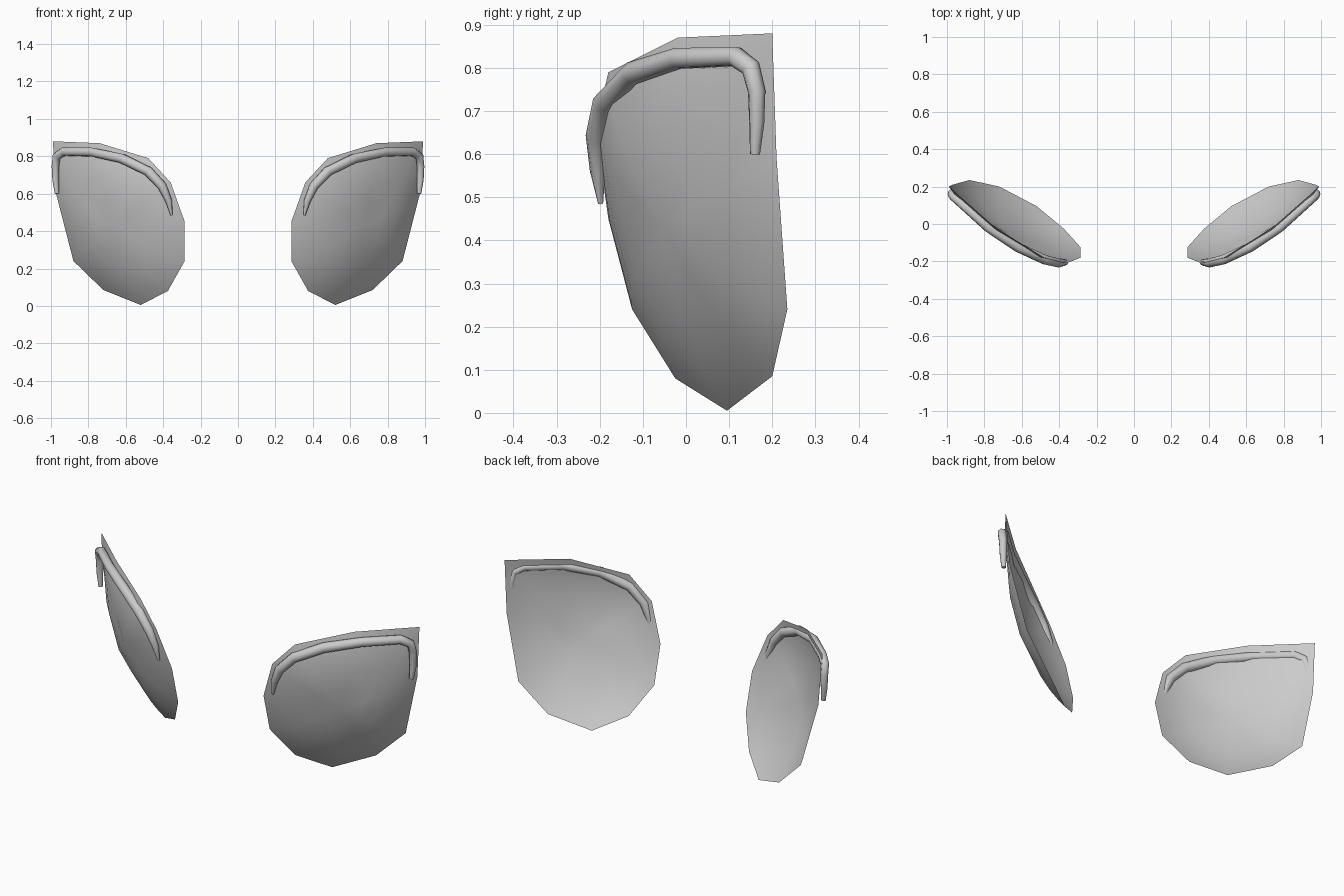
import bpy, bmesh
from mathutils import Vector

if "Cube" in bpy.data.objects:
    bpy.data.objects.remove(bpy.data.objects["Cube"])

grey = bpy.data.materials.new("plain grey")
grey.diffuse_color = (0.6, 0.6, 0.6, 1)
grey.use_nodes = True
grey.node_tree.nodes["Principled BSDF"].inputs["Base Color"].default_value = grey.diffuse_color

# Rim of one lens, from the outer top corner inwards and round the bottom
RIM = [(0.99, 0.2, 0.88), (0.74, -0.02, 0.87), (0.48, -0.18, 0.79),
       (0.36, -0.21, 0.66), (0.285, -0.18, 0.45), (0.285, -0.125, 0.24),
       (0.375, -0.025, 0.08), (0.52, 0.095, 0.005), (0.72, 0.2, 0.085),
       (0.88, 0.235, 0.24), (0.97, 0.21, 0.59)]
# Centre line of the brow bar: x, y, z, radius
BROW = [(0.968, 0.16, 0.6, 0.012), (0.975, 0.164, 0.67, 0.018),
        (0.976, 0.164, 0.745, 0.021), (0.97, 0.15, 0.8, 0.023),
        (0.93, 0.115, 0.826, 0.024), (0.78, -0.02, 0.822, 0.025),
        (0.62, -0.125, 0.788, 0.027), (0.48, -0.19, 0.72, 0.027),
        (0.405, -0.208, 0.64, 0.025), (0.37, -0.205, 0.56, 0.018),
        (0.355, -0.198, 0.485, 0.006)]
CENTRE = Vector((0.63, 0.02, 0.45))
OUT = Vector((0.6, -1, -0.3)).normalized()
BULGE = 0.085
RINGS = (0.3, 0.55, 0.75, 0.9, 1.0)


def side_point(p, side):
    return Vector((p[0] * side, p[1], p[2]))


def finish(ob):
    ob.data.materials.clear()
    ob.data.materials.append(grey)
    bpy.ops.object.select_all(action='DESELECT')
    ob.select_set(True)
    bpy.context.view_layer.objects.active = ob
    bpy.ops.object.shade_smooth()


def make_lens(side, name):
    # Bulged sheet made of rings between the centre and the rim
    bm = bmesh.new()
    tip = bm.verts.new(side_point(CENTRE + OUT * BULGE, side))
    rings = []
    for t in RINGS:
        lift = OUT * BULGE * (1 - t ** 2.6)
        rings.append([bm.verts.new(side_point(CENTRE.lerp(Vector(p), t) + lift, side))
                      for p in RIM])
    n = len(RIM)
    for i in range(n):
        j = (i + 1) % n
        bm.faces.new((tip, rings[0][i], rings[0][j]))
        for a, b in zip(rings, rings[1:]):
            bm.faces.new((a[i], b[i], b[j], a[j]))
    bm.normal_update()
    if sum(f.normal.y for f in bm.faces) > 0:
        bmesh.ops.reverse_faces(bm, faces=bm.faces[:])
    me = bpy.data.meshes.new(name)
    bm.to_mesh(me)
    bm.free()
    ob = bpy.data.objects.new(name, me)
    bpy.context.collection.objects.link(ob)
    finish(ob)


def make_brow(side, name):
    # Tapered round bar following the top of the lens
    cu = bpy.data.curves.new(name, 'CURVE')
    cu.dimensions = '3D'
    cu.bevel_depth = 1.0
    cu.bevel_resolution = 2
    cu.use_fill_caps = True
    sp = cu.splines.new('POLY')
    sp.points.add(len(BROW) - 1)
    for pt, p in zip(sp.points, BROW):
        pt.co = (*side_point(p, side), 1)
        pt.radius = p[3]
    ob = bpy.data.objects.new(name, cu)
    bpy.context.collection.objects.link(ob)
    bpy.ops.object.select_all(action='DESELECT')
    ob.select_set(True)
    bpy.context.view_layer.objects.active = ob
    bpy.ops.object.convert(target='MESH')
    finish(bpy.context.view_layer.objects.active)


for side, label in ((1, "right"), (-1, "left")):
    make_lens(side, label + "_lens")
    make_brow(side, label + "_brow_bar")
